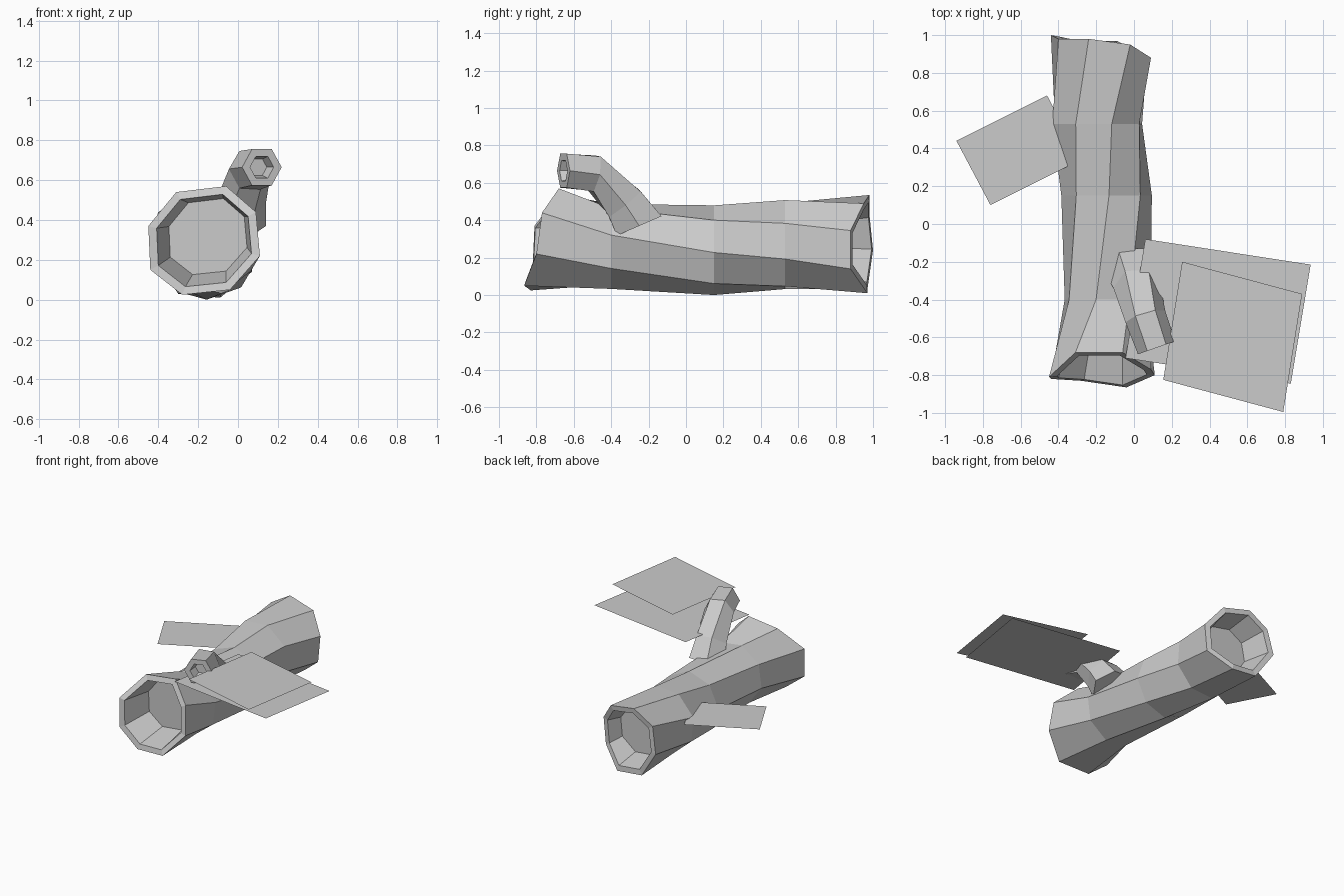
import bpy, bmesh
from math import sin, cos, radians
from mathutils import Vector

if "Cube" in bpy.data.objects:
    bpy.data.objects.remove(bpy.data.objects["Cube"])


def add_object(name, bm):
    bmesh.ops.recalc_face_normals(bm, faces=bm.faces)
    mesh = bpy.data.meshes.new(name)
    bm.to_mesh(mesh)
    bm.free()
    ob = bpy.data.objects.new(name, mesh)
    bpy.context.collection.objects.link(ob)
    return ob


def loft(name, rings):
    """Skin a list of equal-sized rings and close both ends."""
    bm = bmesh.new()
    vr = [[bm.verts.new(p) for p in ring] for ring in rings]
    n = len(vr[0])
    for a, b in zip(vr, vr[1:]):
        for i in range(n):
            j = (i + 1) % n
            bm.faces.new((a[i], a[j], b[j], b[i]))
    bm.faces.new(vr[0])
    bm.faces.new(vr[-1])
    return add_object(name, bm)


def shrink(ring, scale, shift=(0, 0, 0)):
    """Copy of a ring scaled about its centre and moved."""
    c = sum(ring, Vector()) / len(ring)
    return [c + (p - c) * scale + Vector(shift) for p in ring]


def trunk_ring(y, cx, cz, r, start):
    return [Vector((cx + r * cos(radians(start - 45 * i)), y,
                    cz + r * sin(radians(start - 45 * i)))) for i in range(8)]


def branch_ring(centre, r, normal):
    n = Vector(normal).normalized()
    u = Vector((1, 0, 0))
    u = (u - n * u.dot(n)).normalized()
    v = n.cross(u)
    return [Vector(centre) + r * (u * cos(radians(60 * i)) + v * sin(radians(60 * i)))
            for i in range(6)]


# Hollow log: ragged flared ends, twisted octagonal middle, recessed end walls
front = [Vector(p) for p in (
    (-.31, -.68, .54), (-.06, -.68, .57), (.09, -.77, .44), (.11, -.80, .22),
    (-.04, -.865, .05), (-.28, -.83, .025), (-.44, -.82, .15), (-.45, -.81, .37))]
back = [Vector(p) for p in (
    (-.02, .95, .49), (.09, .88, .345), (.07, .88, .14), (-.09, .97, .01),
    (-.30, .97, .03), (-.44, 1.0, .24), (-.40, .98, .44), (-.24, .98, .535))]
front_wall = [Vector((p.x, -.60, p.z)) for p in shrink(front, .70, (.02, 0, .02))]
back_wall = [Vector((p.x, .78, p.z)) for p in shrink(back, .70)]
loft("log", [
    front_wall, shrink(front, .85), front,
    trunk_ring(-.40, -.14, .26, .235, 105),
    trunk_ring(.15, -.145, .24, .24, 87),
    trunk_ring(.53, -.195, .27, .25, 72),
    back, shrink(back, .84), back_wall])

# Hollow hexagonal branch stub bending towards the front
tip = branch_ring((.12, -.655, .665), .105, (.35, -1, 0))
loft("branch", [
    branch_ring((-.01, -.25, .37), .15, (0, -.4, .92)),
    branch_ring((.015, -.33, .49), .125, (.1, -.6, .75)),
    branch_ring((.06, -.49, .65), .11, (.3, -1, .2)),
    tip, shrink(tip, .6), shrink(tip, .45, (-.02, .07, 0))])

# Flat horizontal leaf cards: corner, then two edge vectors
cards = {
    "leaf_card_left": ((-.94, .44, .355), (.48, .24), (.18, -.34)),
    "leaf_card_right_lower": ((.06, -.08, .565), (.875, -.135), (-.105, -.63)),
    "leaf_card_right_upper": ((.255, -.20, .68), (.635, -.17), (-.10, -.625)),
}
for name, (corner, e1, e2) in cards.items():
    bm = bmesh.new()
    c, a, b = Vector(corner), Vector((*e1, 0)), Vector((*e2, 0))
    bm.faces.new([bm.verts.new(p) for p in (c, c + b, c + a + b, c + a)])
    add_object(name, bm)
